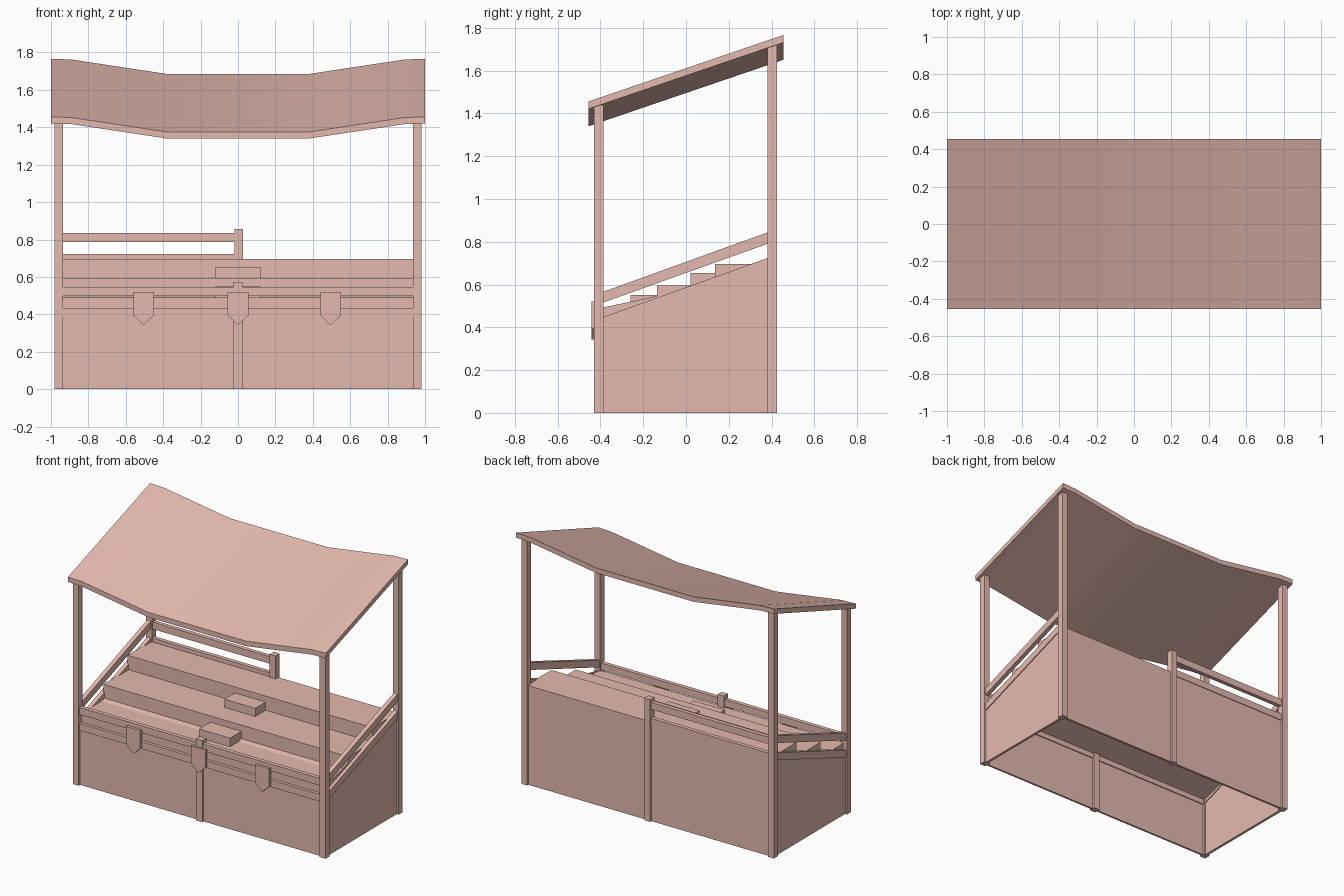
import bpy, bmesh

if "Cube" in bpy.data.objects:
    bpy.data.objects.remove(bpy.data.objects["Cube"])

mat = bpy.data.materials.new("painted_wood")
mat.diffuse_color = (0.78, 0.49, 0.43, 1)
mat.use_nodes = True
mat.node_tree.nodes["Principled BSDF"].inputs["Base Color"].default_value = mat.diffuse_color


def prism(name, pts, axis, lo, hi):
    """Extrude a profile along x (pts are y,z) or along y (pts are x,z)."""
    bm = bmesh.new()

    def co(p, d):
        return (d, p[0], p[1]) if axis == "x" else (p[0], d, p[1])

    a = [bm.verts.new(co(p, lo)) for p in pts]
    b = [bm.verts.new(co(p, hi)) for p in pts]
    n = len(pts)
    bm.faces.new(a)
    bm.faces.new(b[::-1])
    for i in range(n):
        j = (i + 1) % n
        bm.faces.new((a[j], a[i], b[i], b[j]))
    bmesh.ops.recalc_face_normals(bm, faces=bm.faces)
    me = bpy.data.meshes.new(name)
    bm.to_mesh(me)
    bm.free()
    me.materials.append(mat)
    ob = bpy.data.objects.new(name, me)
    bpy.context.collection.objects.link(ob)
    return ob


def box(name, x0, x1, y0, y1, z0, z1):
    return prism(name, [(x0, z0), (x1, z0), (x1, z1), (x0, z1)], "y", y0, y1)


def slanted(name, x0, x1, front, back):
    """Sloping board between the posts; front/back are (bottom, top) heights."""
    return prism(name, [(-0.39, front[0]), (0.385, back[0]),
                        (0.385, back[1]), (-0.39, front[1])], "x", x0, x1)


# sagging roof sheet, sheared so it rises towards the back
half = [(0.38, 1.375), (0.89, 1.452), (1.0, 1.456)]
top = [(-x, z) for x, z in reversed(half)] + half
under = [(x, z - 0.035) for x, z in reversed(top)]
roof = prism("roof", top + under, "y", -0.455, 0.455)
for v in roof.data.vertices:
    v.co.z += (v.co.y + 0.455) * 0.341
bpy.context.view_layer.objects.active = roof
roof.select_set(True)
bpy.ops.object.shade_smooth_by_angle()

# both ends: corner posts, side panel and sloping rails
for s, side in ((-1, "left"), (1, "right")):
    xs = sorted((s * 0.935, s * 0.98))
    box(side + "_front_post", *xs, -0.43, -0.385, 0, 1.44)
    box(side + "_back_post", *xs, 0.38, 0.425, 0, 1.72)
    xr = sorted((s * 0.942, s * 0.972))
    slanted(side + "_upper_rail", *xr, (0.515, 0.565), (0.792, 0.845))
    slanted(side + "_lower_rail", *xr, (0.395, 0.447), (0.672, 0.725))
    slanted(side + "_panel", *sorted((s * 0.948, s * 0.966)), (0, 0.42), (0, 0.695))

# stepped display shelves with sloping underside
prism("display_steps", [(-0.4, 0.42), (-0.4, 0.49), (-0.135, 0.49), (-0.135, 0.595),
                        (0.135, 0.595), (0.135, 0.695), (0.4, 0.695), (0.4, 0.66)],
      "x", -0.95, 0.95)

# front and back panels
box("front_panel", -0.95, 0.95, -0.414, -0.4, 0, 0.42)
box("back_panel", -0.95, 0.95, 0.396, 0.412, 0, 0.695)

# middle posts
box("front_middle_post", -0.024, 0.024, -0.43, -0.385, 0, 0.573)
box("back_middle_post", -0.02, 0.026, 0.38, 0.425, 0, 0.857)

# straight rails at front and half of the back
for name, z in (("upper", 0.497), ("lower", 0.385)):
    box("front_%s_rail" % name, -0.95, 0.95, -0.422, -0.393, z, z + 0.049)
for name, z in (("upper", 0.786), ("lower", 0.674)):
    box("back_%s_rail" % name, -0.95, 0, 0.388, 0.417, z, z + 0.049)

# pointed hanging tags on the front
for i, x in enumerate((-0.505, 0, 0.495)):
    prism("hanging_tag_%d" % (i + 1),
          [(x - 0.055, 0.52), (x - 0.055, 0.395), (x, 0.342),
           (x + 0.055, 0.395), (x + 0.055, 0.52)], "y", -0.441, -0.42)

# two small blocks standing on the steps
box("lower_block", -0.12, 0.12, -0.26, -0.135, 0.485, 0.551)
box("upper_block", -0.12, 0.12, 0.02, 0.137, 0.59, 0.653)
